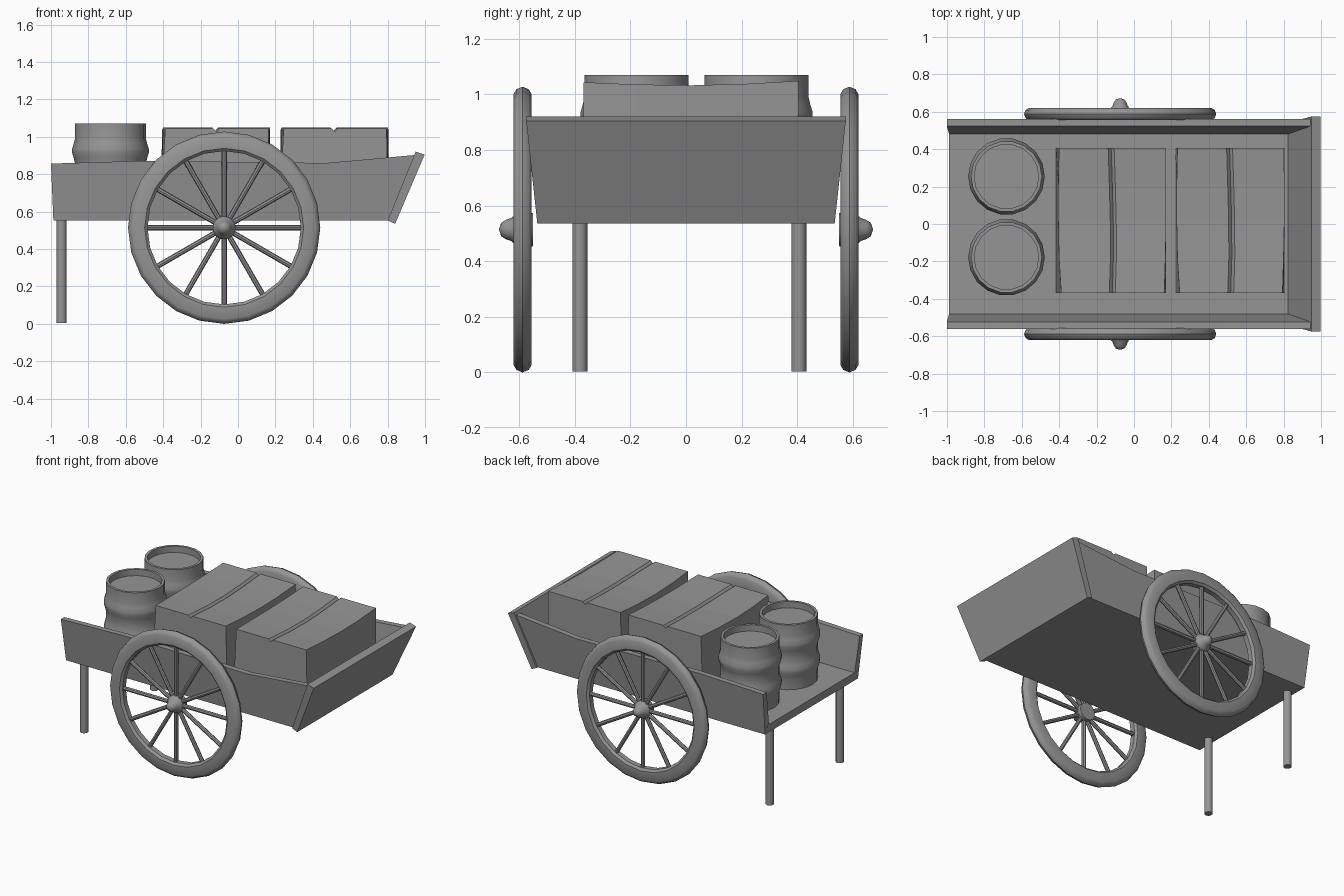
import bpy, bmesh, math
from mathutils import Vector, Matrix

if "Cube" in bpy.data.objects:
    bpy.data.objects.remove(bpy.data.objects["Cube"])

grey = bpy.data.materials.new("dark_grey")
grey.diffuse_color = (0.3, 0.3, 0.3, 1)
grey.use_nodes = True
grey.node_tree.nodes["Principled BSDF"].inputs["Base Color"].default_value = grey.diffuse_color


def finish(name, bm, smooth=False):
    bmesh.ops.recalc_face_normals(bm, faces=bm.faces)
    me = bpy.data.meshes.new(name)
    bm.to_mesh(me)
    bm.free()
    me.materials.append(grey)
    ob = bpy.data.objects.new(name, me)
    bpy.context.collection.objects.link(ob)
    if smooth:
        bpy.context.view_layer.objects.active = ob
        ob.select_set(True)
        bpy.ops.object.shade_smooth_by_angle(angle=math.radians(40))
        ob.select_set(False)
    return ob


def loft(bm, sections, closed=False):
    """Skin a list of equal-length closed sections; cap the ends unless closed."""
    rings = [[bm.verts.new(p) for p in s] for s in sections]
    n = len(rings[0])
    pairs = list(zip(rings, rings[1:] + rings[:1])) if closed else list(zip(rings, rings[1:]))
    for a, b in pairs:
        for i in range(n):
            j = (i + 1) % n
            bm.faces.new((a[i], a[j], b[j], b[i]))
    if not closed:
        bm.faces.new(rings[0])
        bm.faces.new(rings[-1])


def lathe(bm, profile, centre, sides, axis='Z', ring=False):
    """Turn (radius, height) points about an axis through centre."""
    secs = []
    for r, h in profile:
        sec = []
        for i in range(sides):
            a = 2 * math.pi * i / sides
            u, v = r * math.cos(a), r * math.sin(a)
            sec.append(Vector(centre) + Vector((u, v, h) if axis == 'Z' else (u, h, v)))
        secs.append(sec)
    loft(bm, secs, closed=ring)


# Cart floor
bm = bmesh.new()
loft(bm, [[(-0.987, y, 0.553), (0.80, y, 0.553), (0.825, y, 0.61), (-0.99, y, 0.61)]
          for y in (-0.50, 0.50)])
finish("cart_floor", bm)

# Flared side boards with a gently curved top edge: (x bottom, x top, z top)
stations = [(-0.987, -1.0, 0.857), (-0.5, -0.5, 0.872), (0.0, 0.0, 0.866),
            (0.47, 0.47, 0.860), (0.80, 0.95, 0.903)]
for s, side in ((-1, "front"), (1, "back")):
    bm = bmesh.new()
    loft(bm, [[(xb, s * 0.522, 0.553), (xb, s * 0.472, 0.553),
               (xt, s * 0.523, zt), (xt, s * 0.562, zt)] for xb, xt, zt in stations])
    finish(side + "_side_board", bm)

# Slanted end board
bm = bmesh.new()
loft(bm, [[(0.80, s * 0.535, 0.553), (0.84, s * 0.535, 0.535),
           (0.998, s * 0.575, 0.905), (0.95, s * 0.575, 0.921)] for s in (-1, 1)])
finish("end_board", bm)

# Support legs
for y, side in ((-0.382, "front"), (0.406, "back")):
    bm = bmesh.new()
    lathe(bm, [(0.027, 0.004), (0.027, 0.57)], (-0.943, y, 0), 12)
    finish(side + "_leg", bm, True)

# Spoked wheels
for s, side in ((-1, "front"), (1, "back")):
    c = Vector((-0.074, s * 0.588, 0.514))
    bm = bmesh.new()
    rim = [(0.41, -0.018), (0.425, -0.032), (0.488, -0.032), (0.505, -0.022),
           (0.514, 0.0), (0.505, 0.022), (0.488, 0.032), (0.425, 0.032), (0.41, 0.018)]
    lathe(bm, rim, c, 24, 'Y', ring=True)
    finish(side + "_wheel_rim", bm, True)

    bm = bmesh.new()
    for i in range(12):
        m = Matrix.Translation(c) @ Matrix.Rotation(math.pi * i / 6, 4, 'Y') @ Matrix.Translation((0, 0, 0.23))
        bmesh.ops.create_cone(bm, cap_ends=True, segments=8, radius1=0.014,
                              radius2=0.014, depth=0.40, matrix=m)
    finish(side + "_wheel_spokes", bm, True)

    bm = bmesh.new()
    hub = [(0.06, -0.038), (0.062, 0.012), (0.052, 0.028), (0.041, 0.042),
           (0.035, 0.06), (0.024, 0.077), (0.004, 0.084)]
    lathe(bm, [(r, s * h) for r, h in hub], c, 16, 'Y')
    finish(side + "_wheel_hub", bm, True)

# Ribbed barrels with a recessed lid
barrel = [(0.19, 0.61), (0.19, 0.68), (0.196, 0.705), (0.205, 0.735), (0.205, 0.755),
          (0.196, 0.785), (0.19, 0.81), (0.19, 0.86), (0.196, 0.885), (0.205, 0.915),
          (0.205, 0.935), (0.196, 0.965), (0.19, 0.99), (0.19, 1.07), (0.172, 1.07), (0.172, 1.025)]
for y, side in ((-0.178, "front"), (0.254, "back")):
    bm = bmesh.new()
    lathe(bm, barrel, (-0.682, y, 0), 18)
    finish(side + "_barrel", bm, True)

# Cargo boxes with a sagging top and a V-shaped seam
# (x left, x right, seam x, bottom overhang at front left, name)
for x0, x1, seam, lean, name in ((-0.405, 0.172, -0.116, 0.022, "left_box"),
                                 (0.228, 0.804, 0.517, 0.014, "right_box")):
    bm = bmesh.new()
    secs = []
    for y, z, dx, left, right in ((-0.368, 1.044, 0.0, 0.016, 0.010), (-0.18, 1.036, 0.006, 0.004, 0.004),
                                  (0.02, 1.033, 0.005, 0.0, 0.0), (0.21, 1.038, 0.0, 0.0, 0.0),
                                  (0.405, 1.049, -0.006, 0.004, 0.002)):
        secs.append([(x0 - lean * 0.5, y, 0.61), (x1, y, 0.61), (x1 - right, y, z),
                     (seam + dx + 0.016, y, z), (seam + dx, y, z - 0.017),
                     (seam + dx - 0.016, y, z), (x0 + left, y, z)])
    loft(bm, secs)
    finish(name, bm)
